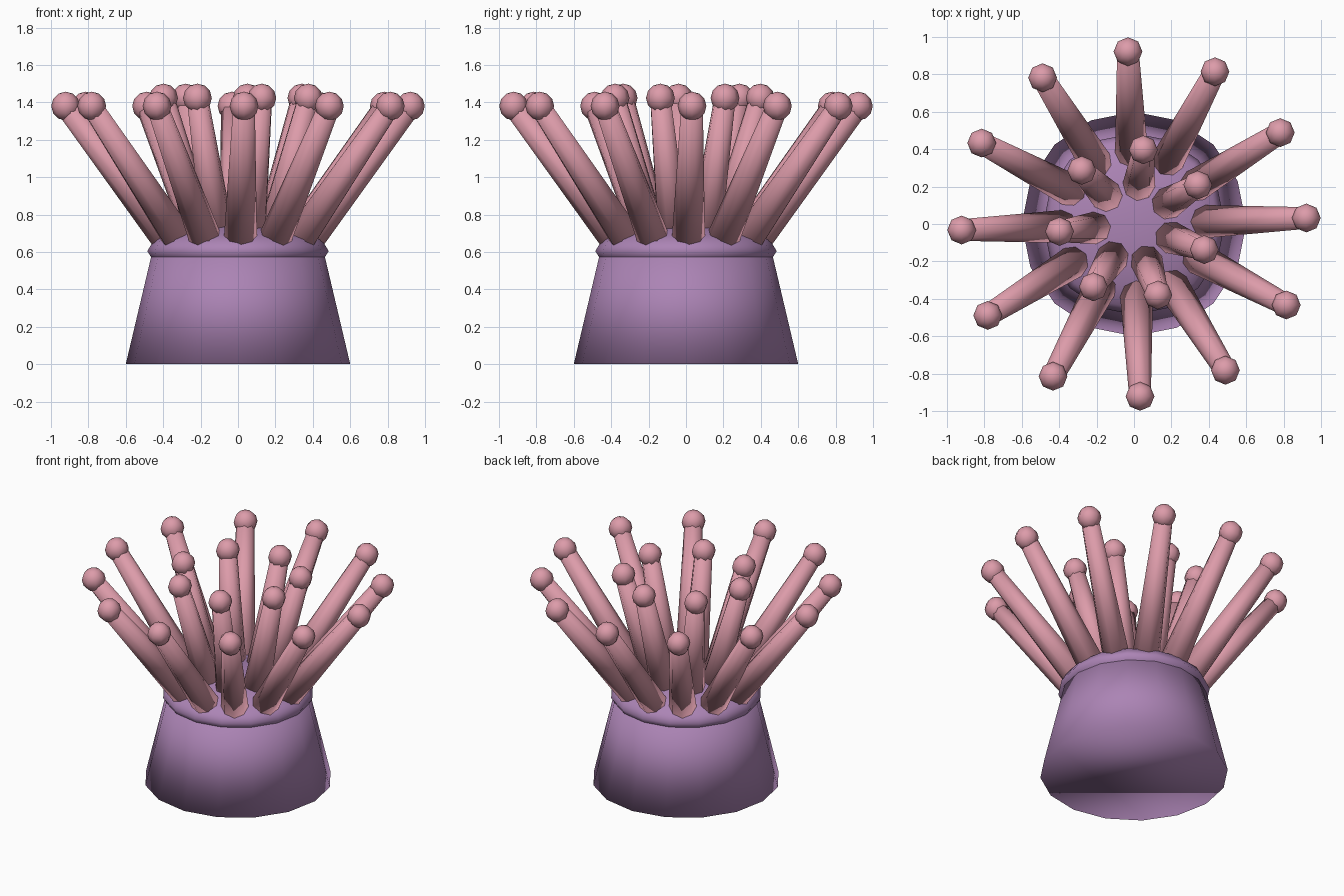
import bpy, math
from mathutils import Vector

if "Cube" in bpy.data.objects:
    bpy.data.objects.remove(bpy.data.objects["Cube"])


def material(name, rgb):
    m = bpy.data.materials.new(name)
    m.diffuse_color = (*rgb, 1)
    m.use_nodes = True
    m.node_tree.nodes["Principled BSDF"].inputs["Base Color"].default_value = m.diffuse_color
    return m


PURPLE = material("purple_body", (0.41, 0.23, 0.46))
PINK = material("pink_tentacle", (0.72, 0.33, 0.40))


def finish(name, mat):
    ob = bpy.context.object
    ob.name = name
    ob.data.materials.append(mat)
    for p in ob.data.polygons:
        p.use_smooth = True
    return ob


def frustum(name, a, b, r1, r2, sides, mat):
    a, b = Vector(a), Vector(b)
    d = b - a
    bpy.ops.mesh.primitive_cone_add(vertices=sides, radius1=r1, radius2=r2,
                                    depth=d.length, location=(a + b) / 2)
    ob = finish(name, mat)
    ob.rotation_euler = d.to_track_quat('Z', 'Y').to_euler()


def ball(name, loc, scale, seg, rings, mat):
    bpy.ops.mesh.primitive_uv_sphere_add(segments=seg, ring_count=rings,
                                         radius=1, location=loc)
    finish(name, mat).scale = scale


# Stalk and the flattened disc on top of it
frustum("stalk", (0, 0, 0), (0, 0, 0.61), 0.60, 0.456, 16, PURPLE)
ball("oral_disc", (0, 0, 0.605), (0.485, 0.485, 0.157), 16, 8, PURPLE)


# Rings of tapered tentacles with ball tips
def tentacle_ring(label, count, start, base, tip):
    for i in range(count):
        t = math.radians(start) + 2 * math.pi * i / count
        c, s = math.cos(t), math.sin(t)
        a = (base[0] * c, base[0] * s, base[1])
        b = (tip[0] * c, tip[0] * s, tip[1])
        frustum(f"{label}_tentacle_{i + 1}", a, b, 0.09, 0.058, 8, PINK)
        ball(f"{label}_tip_{i + 1}", b, (0.077, 0.077, 0.077), 8, 6, PINK)


tentacle_ring("outer", 12, 2, (0.35, 0.64), (0.922, 1.38))
tentacle_ring("inner", 7, -20, (0.19, 0.66), (0.40, 1.423))
